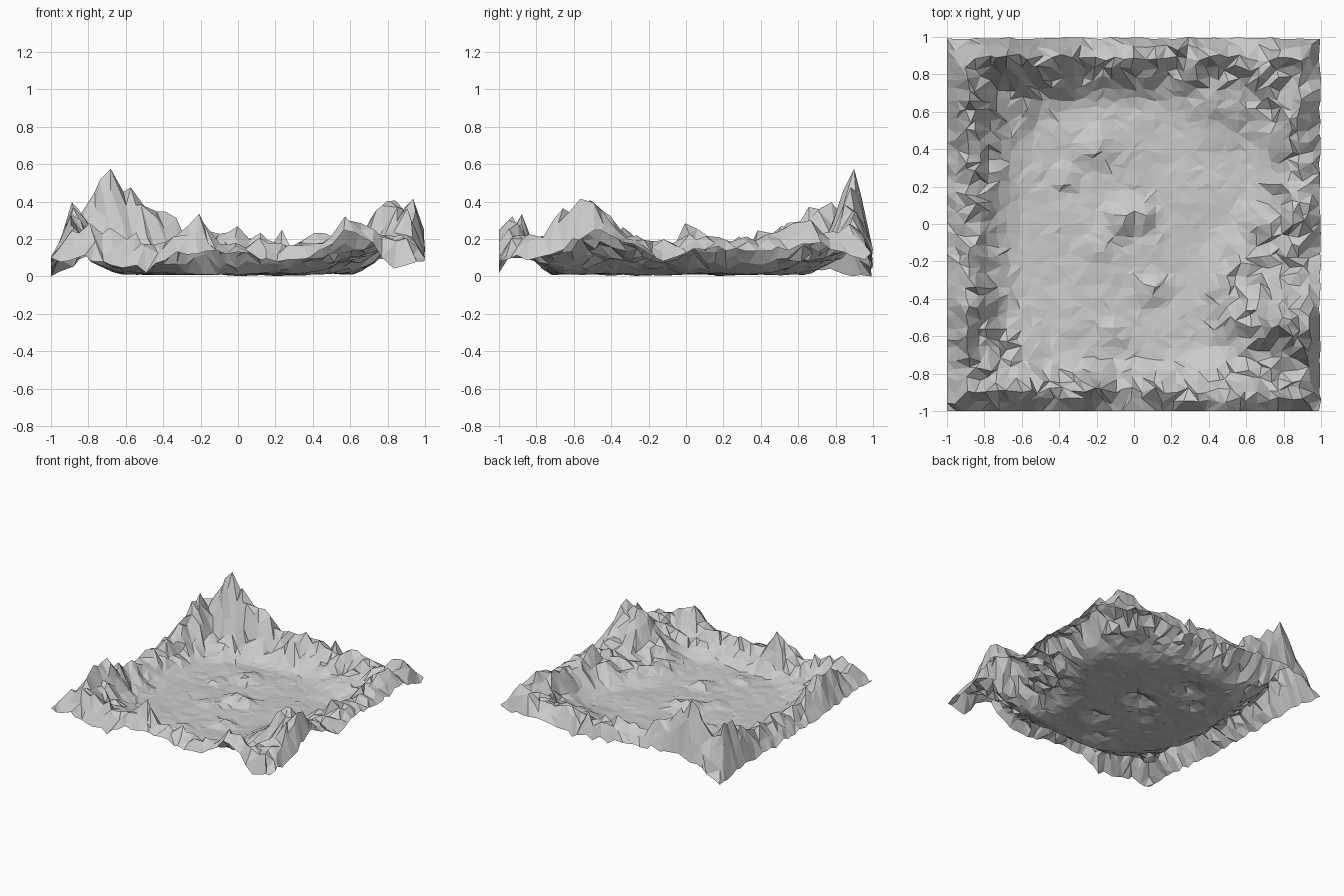
import bpy, bmesh, random
from mathutils import Vector, noise

if "Cube" in bpy.data.objects:
    bpy.data.objects.remove(bpy.data.objects["Cube"])

random.seed(7)
N = 36            # grid cells per side

# Ridge heights along each side: (position, height)
crest = {
    "front": [(-1, .2), (-.8, .3), (-.6, .23), (-.4, .22), (-.23, .38), (-.08, .19), (.1, .23),
              (.3, .21), (.45, .24), (.58, .35), (.75, .28), (.9, .25), (1, .15)],
    "back": [(-1, .12), (-.85, .36), (-.68, .64), (-.52, .47), (-.4, .4), (-.25, .21), (0, .32),
             (.2, .24), (.4, .23), (.6, .24), (.8, .28), (.93, .31), (1, .15)],
    "left": [(-1, .2), (-.8, .23), (-.6, .32), (-.42, .37), (-.25, .21), (-.1, .2), (0, .22),
             (.2, .22), (.4, .24), (.55, .3), (.67, .42), (.85, .39), (1, .15)],
    "right": [(-1, .15), (-.8, .24), (-.68, .35), (-.54, .49), (-.4, .31), (-.28, .22), (-.12, .2),
              (0, .28), (.2, .22), (.4, .26), (.62, .32), (.8, .23), (.92, .31), (1, .15)],
}
# Distance of the ridge line from the border
ridge = {
    "front": [(-1, .1), (-.2, .13), (.4, .1), (.58, .07), (1, .1)],
    "back": [(-1, .1), (-.4, .12), (0, .1), (.2, .07), (1, .1)],
    "left": [(-1, .1), (-.4, .12), (.2, .13), (.6, .12), (1, .1)],
    "right": [(-1, .1), (-.54, .06), (-.3, .11), (.1, .15), (.5, .15), (.8, .1), (1, .1)],
}
# Border heights along each side
border = {
    "front": [(-1, .1), (-.85, .11), (-.65, .07), (-.5, .04), (-.3, .14), (0, .12), (.3, .1),
              (.45, .15), (.6, .27), (.7, .2), (.8, .06), (1, .1)],
    "back": [(-1, .02), (-.7, .15), (-.3, .15), (0, .1), (.33, .06), (.7, .1), (1, .12)],
    "left": [(-1, .1), (-.7, .1), (-.4, .08), (0, .05), (.5, .05), (1, .02)],
    "right": [(-1, .1), (-.7, .12), (-.5, .27), (-.35, .2), (-.1, .09), (.1, .17), (.5, .15),
              (.7, .2), (.9, .09), (1, .12)],
}
# How far each inner slope reaches into the basin
reach = {
    "front": [(-1, .3), (0, .28), (1, .35)],
    "back": [(-1, .4), (-.4, .38), (.1, .35), (.5, .5), (1, .4)],
    "left": [(-1, .4), (0, .38), (.5, .45), (1, .5)],
    "right": [(-1, .45), (-.6, .7), (-.1, .65), (.15, .4), (.5, .36), (1, .35)],
}
# Bumps on the floor, a shelf and one spur: x, y, radius, height
bumps = [(-.08, .03, .12, .07), (.04, .05, .1, .07), (.1, -.35, .1, .06), (-.2, .42, .12, .06),
         (-.38, .24, .08, .05), (-.2, -.12, .1, .04), (-.1, -.58, .1, .04), (.76, -.48, .15, .15),
         (.58, -.3, .26, .06), (.45, .62, .25, .04)]


def lerp(table, t):
    t = max(-1, min(1, t))
    for (a, u), (b, v) in zip(table, table[1:]):
        if t <= b:
            return u + (v - u) * (t - a) / (b - a)
    return table[-1][1]


def clamp(t):
    return max(0, min(1, t))


def height(x, y):
    sides = [("front", 1 + y, x), ("back", 1 - y, x), ("left", 1 + x, y), ("right", 1 - x, y)]
    floor = .02 + .012 * noise.noise(Vector((x * 3, y * 3, 2)))
    z = floor
    for name, d, t in sides:
        start = lerp(ridge[name], t)
        s = clamp((d - start) / (lerp(reach[name], t) - start))
        z = max(z, floor + (lerp(crest[name], t) - floor) * (1 - s) ** 1.6)
    # rounded basin corners
    z = max(z, floor + .2 * clamp((Vector((x, y)).length - .74) / .42))
    for bx, by, r, h in bumps:
        z += h * max(0, 1 - Vector((x - bx, y - by)).length / r)
    # jagged rock on the slopes, calm floor
    rough = clamp((z - .03) / .12)
    z += rough * (random.uniform(-.045, .03) + .025 * noise.noise(Vector((x * 7, y * 7, 5))))
    z += random.uniform(-.004, .004)
    # fall from the ridge line to the border
    name, d, t = min(sides, key=lambda side: side[1])
    edge = lerp(border[name], t) + random.uniform(-.02, .02)
    return max(.005, edge + (z - edge) * clamp(d / lerp(ridge[name], t)))


# Jittered terrain grid
bm = bmesh.new()
step = 2 / N
grid = []
for j in range(N + 1):
    row = []
    for i in range(N + 1):
        x, y = -1 + i * step, -1 + j * step
        if 0 < i < N:
            x += random.uniform(-.33, .33) * step
        if 0 < j < N:
            y += random.uniform(-.33, .33) * step
        z = height(x, y)
        # slightly ragged right and back borders
        x -= random.uniform(0, .012) * (i == N)
        y -= random.uniform(0, .012) * (j == N)
        row.append(bm.verts.new((x, y, z)))
    grid.append(row)

# Triangles with randomly turned diagonals
for j in range(N):
    for i in range(N):
        a, b, c, d = grid[j][i], grid[j][i + 1], grid[j + 1][i + 1], grid[j + 1][i]
        pair = ((a, b, c), (a, c, d)) if random.random() < .5 else ((a, b, d), (b, c, d))
        for tri in pair:
            bm.faces.new(tri)

# Rest the lowest point on the ground
low = min(v.co.z for v in bm.verts)
bmesh.ops.translate(bm, vec=(0, 0, -low), verts=bm.verts)

mesh = bpy.data.meshes.new("terrain_basin")
bm.to_mesh(mesh)
bm.free()
terrain = bpy.data.objects.new("terrain_basin", mesh)
bpy.context.collection.objects.link(terrain)
